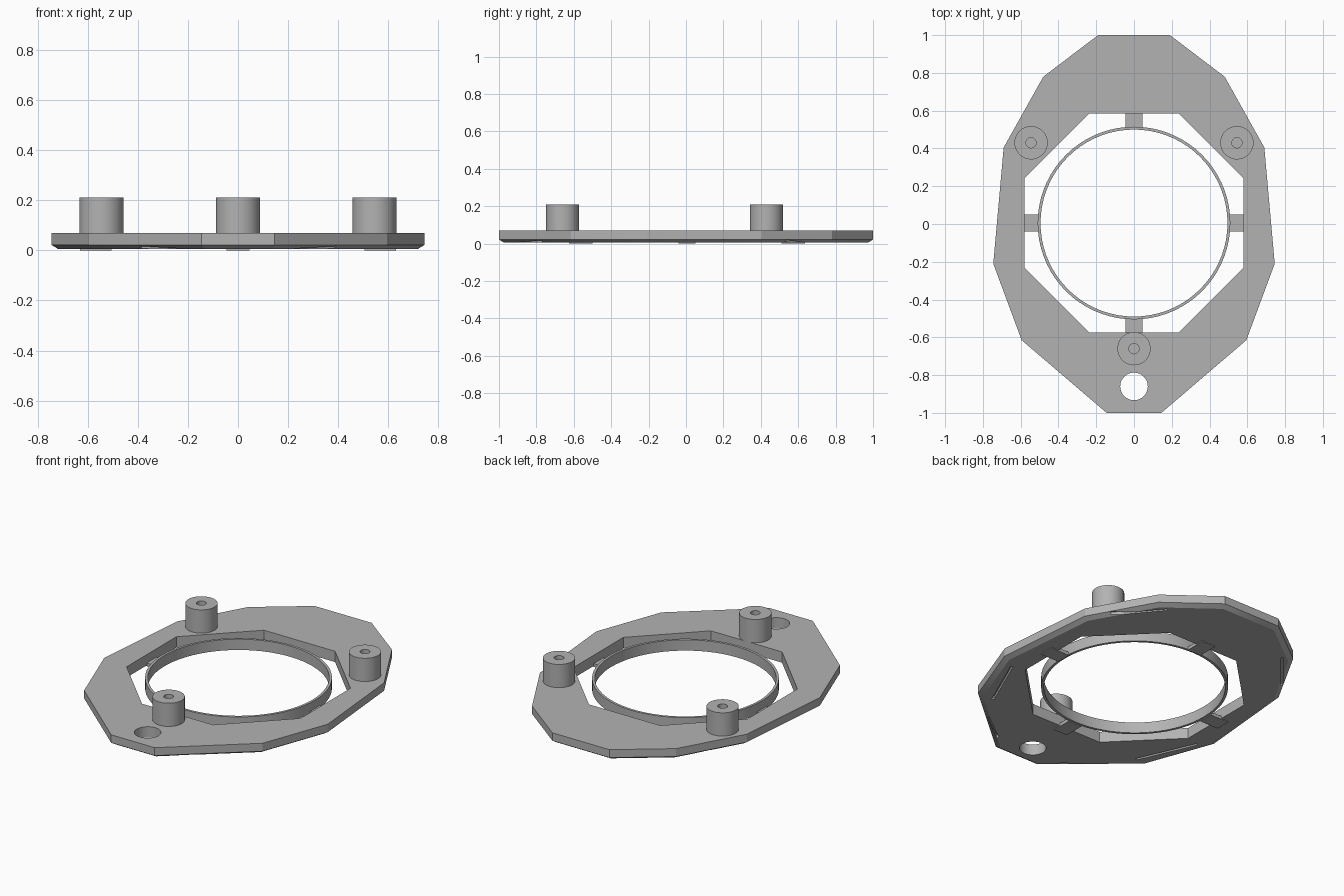
import bpy, bmesh, math
from mathutils import Vector

if "Cube" in bpy.data.objects:
    bpy.data.objects.remove(bpy.data.objects["Cube"], do_unlink=True)

grey = bpy.data.materials.new("plain grey")
grey.use_nodes = True
COLOUR = (0.45, 0.45, 0.45, 1)
grey.diffuse_color = COLOUR
grey.node_tree.nodes["Principled BSDF"].inputs["Base Color"].default_value = COLOUR

BOTTOM, TOP = 0.005, 0.07
CENTRE_Y = 0.005


def finish(name, bm, smooth=False):
    bmesh.ops.recalc_face_normals(bm, faces=bm.faces)
    mesh = bpy.data.meshes.new(name)
    bm.to_mesh(mesh)
    bm.free()
    mesh.materials.append(grey)
    obj = bpy.data.objects.new(name, mesh)
    bpy.context.collection.objects.link(obj)
    if smooth:
        select(obj)
        bpy.ops.object.shade_smooth_by_angle(angle=math.radians(30))
    return obj


def select(obj):
    bpy.ops.object.select_all(action='DESELECT')
    obj.select_set(True)
    bpy.context.view_layer.objects.active = obj


def prism(outline, z0, z1):
    """Extrude a flat outline; also return its lower face."""
    bm = bmesh.new()
    base = bm.faces.new([bm.verts.new((x, y, z0)) for x, y in outline])
    top = bmesh.ops.extrude_face_region(bm, geom=[base], use_keep_orig=True)["geom"]
    for v in top:
        if isinstance(v, bmesh.types.BMVert):
            v.co.z = z1
    bmesh.ops.recalc_face_normals(bm, faces=bm.faces)
    return bm, base


def mirrored(half):
    return half + [(-x, y) for x, y in reversed(half)]


def circle(x, y, r, n=48):
    return [(x + r * math.cos(math.tau * i / n), y + r * math.sin(math.tau * i / n))
            for i in range(n)]


def bar(a, b, width):
    """Rectangle of the given width running from a to b."""
    a, b = Vector(a), Vector(b)
    side = (b - a).orthogonal().normalized() * width / 2
    return [tuple(p) for p in (a + side, b + side, b - side, a - side)]


def lathe(name, profile, x, y, steps=48):
    """Closed or axis-ended profile of (radius, height) spun about z."""
    bm = bmesh.new()
    verts = [bm.verts.new((r, 0, z)) for r, z in profile]
    edges = [bm.edges.new(pair) for pair in zip(verts, verts[1:])]
    if profile[0][0] > 0:
        edges.append(bm.edges.new((verts[-1], verts[0])))
    bmesh.ops.spin(bm, geom=verts + edges, axis=(0, 0, 1), cent=(0, 0, 0),
                   angle=math.tau, steps=steps, use_duplicate=False)
    bmesh.ops.remove_doubles(bm, verts=bm.verts, dist=1e-4)
    bmesh.ops.translate(bm, verts=bm.verts, vec=(x, y, 0))
    return finish(name, bm, smooth=True)


def cut(target, outline, z0, z1):
    bm, _ = prism(outline, z0, z1)
    cutter = finish("cutter", bm)
    cutter.hide_render = True
    mod = target.modifiers.new("cut", 'BOOLEAN')
    mod.operation, mod.solver, mod.object = 'DIFFERENCE', 'EXACT', cutter
    select(target)
    bpy.ops.object.modifier_apply(modifier=mod.name)
    bpy.data.objects.remove(cutter, do_unlink=True)


# Faceted plate with a chamfered lower edge
outline = mirrored([(0.19, 1), (0.48, 0.78), (0.69, 0.405),
                    (0.745, -0.21), (0.595, -0.615), (0.145, -1)])
bm, base = prism(outline, 0.022, TOP)
bmesh.ops.inset_region(bm, faces=[base], thickness=0.027, use_even_offset=True)
for v in base.verts:
    v.co.z = BOTTOM
plate = finish("plate", bm)

# Octagonal opening and hanging hole
octagon = mirrored([(0.237, 0.58), (0.58, 0.237), (0.58, -0.237), (0.237, -0.58)])
cut(plate, [(x, y + CENTRE_Y) for x, y in octagon], -1, 1)
cut(plate, circle(0, -0.86, 0.073), -1, 1)

# Shallow slots along the underside
for a, b in (((0.61, 0.53), (0.41, 0.77)),
             ((0.66, -0.25), (0.51, -0.59)),
             ((0.39, -0.77), (0.22, -0.895))):
    for s in (1, -1):
        cut(plate, bar((s * a[0], a[1]), (s * b[0], b[1]), 0.014), -0.1, 0.025)
select(plate)
bpy.ops.object.shade_smooth_by_angle(angle=math.radians(20))

# Thin central ring
lathe("ring", [(0.51, BOTTOM), (0.51, TOP), (0.495, TOP), (0.495, BOTTOM)],
      0, CENTRE_Y, 72)

# Four low spokes joining the ring to the plate
for name, (dx, dy) in {"left": (1, 0), "right": (-1, 0),
                       "back": (0, 1), "front": (0, -1)}.items():
    ends = [(dx * r, dy * r + CENTRE_Y) for r in (0.505, 0.63)]
    bm, _ = prism(bar(*ends, 0.09), 0, 0.02)
    finish(name + "_spoke", bm)

# Standoff posts with blind screw holes
for name, x, y in (("left", 0.545, 0.43), ("right", -0.545, 0.43), ("front", 0, -0.66)):
    lathe(name + "_post", [(0, 0.09), (0.027, 0.09), (0.027, 0.21), (0.088, 0.21),
                           (0.088, 0.06), (0, 0.06)], x, y)
